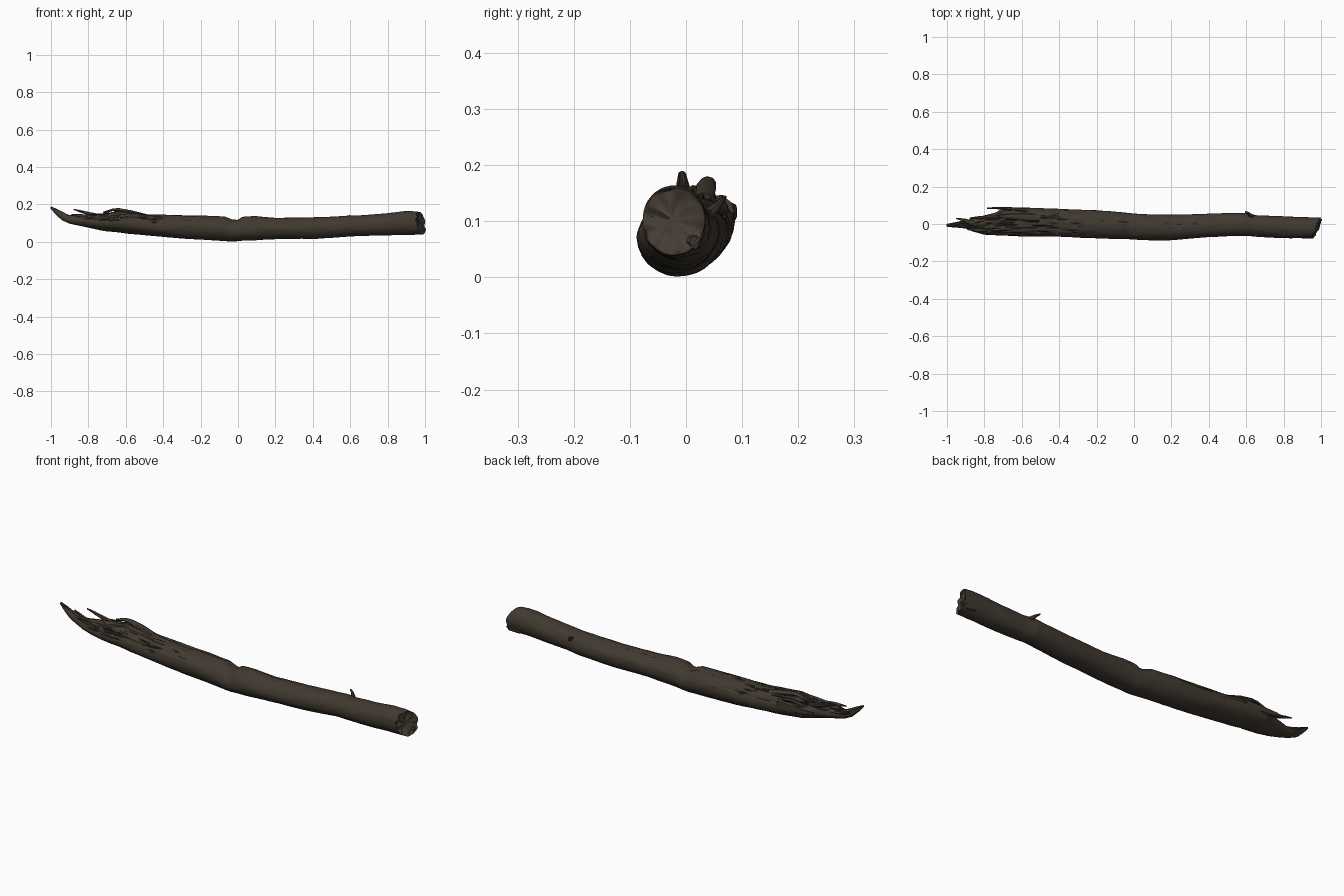
import bpy, bmesh, math
from mathutils import Vector, noise

if "Cube" in bpy.data.objects:
    bpy.data.objects.remove(bpy.data.objects["Cube"])


def material(name, rgb):
    m = bpy.data.materials.new(name)
    m.diffuse_color = (*rgb, 1)
    m.use_nodes = True
    m.node_tree.nodes["Principled BSDF"].inputs["Base Color"].default_value = m.diffuse_color
    return m


BARK = material("dark bark", (0.052, 0.041, 0.030))
CREVICE = material("bark crevice", (0.020, 0.016, 0.012))
CUT = material("broken wood", (0.060, 0.046, 0.034))

# Log stations: x, bottom z, top z, front y, back y
STATIONS = [
    (-1.00, .176, .190, -.014, .000), (-.97, .143, .178, -.018, .006),
    (-.94, .115, .162, -.020, .012), (-.90, .097, .142, -.024, .022),
    (-.86, .088, .142, -.040, .028), (-.80, .076, .148, -.056, .045),
    (-.74, .063, .150, -.060, .060), (-.70, .056, .155, -.062, .084),
    (-.64, .050, .166, -.064, .088), (-.58, .043, .160, -.066, .088),
    (-.48, .034, .147, -.068, .084), (-.36, .022, .144, -.070, .079),
    (-.20, .012, .140, -.076, .074), (-.07, .004, .135, -.080, .063),
    (-.03, .002, .119, -.081, .058), (.00, .003, .117, -.083, .055),
    (.025, .005, .134, -.085, .053), (.09, .008, .137, -.087, .050),
    (.20, .014, .127, -.086, .050), (.40, .015, .131, -.071, .055),
    (.52, .023, .136, -.064, .059), (.60, .028, .140, -.063, .059),
    (.66, .030, .141, -.069, .046), (.80, .035, .152, -.076, .041),
    (.89, .039, .163, -.077, .037), (.94, .039, .164, -.077, .036),
    (.98, .040, .160, -.078, .034)]


def section(x):
    for a, b in zip(STATIONS, STATIONS[1:]):
        if x <= b[0]:
            t = (x - a[0]) / (b[0] - a[0])
            return [p + (q - p) * t for p, q in zip(a[1:], b[1:])]
    return STATIONS[-1][1:]


def ramp(x, a, b):
    return max(0, min(1, (x - a) / (b - a)))


def relief(x, ang):
    """Radial factor: soft lumps everywhere, torn fibres on the upper left, a long crack."""
    c, s = math.cos(ang), math.sin(ang)
    f = .035 * noise.noise(Vector((x * 5, c * 1.3, s * 1.3)))
    f += .018 * noise.noise(Vector((x * 16, c * 4, s * 4)))
    torn = ramp(x, -.1, -.6) * ramp(s, .0, .5)
    fibre = noise.noise(Vector((x * 9, c * 7, s * 7 + 5)))
    f += torn * (.10 * fibre - .10 * ramp(fibre, -.05, -.3) - .02)
    line = math.radians(75) + .25 * noise.noise(Vector((x * 5, 3, 8)))
    crack = max(0, 1 - abs(ang - line) / .10) * ramp(x, -.7, -.5) * ramp(x, .6, .3)
    f -= .07 * crack * ramp(noise.noise(Vector((x * 7, 1, 2))), -.25, .1)
    return 1 + f, torn > .3 and fibre < -.27


# Main log: lofted rings with a slanted, hollowed break at the right
SEG, RINGS = 64, 240
bm = bmesh.new()
rings, dark = [], set()
for i in range(RINGS + 1):
    x = -1 + 1.98 * i / RINGS
    zb, zt, yf, yb = section(x)
    cy, cz, ry, rz = (yf + yb) / 2, (zb + zt) / 2, (yb - yf) / 2, (zt - zb) / 2
    ring = []
    for j in range(SEG):
        a = 2 * math.pi * j / SEG
        r, deep = relief(x, a)
        y, z = cy + ry * r * math.cos(a), cz + rz * r * math.sin(a)
        slant = ramp(x, .85, .98) * (.40 * (y + .02) - .16 * (z - .1)
                                     + .012 * noise.noise(Vector((y * 40, z * 40, 2))))
        ring.append(bm.verts.new((x - .002 + slant, y, max(z, 0))))
        if deep:
            dark.add((i, j))
    rings.append(ring)
log_rings = len(rings)
end = rings[-1]
mid = sum((v.co for v in end), Vector()) / SEG
for k in (.93, .84, .7, .52, .34, .16):
    ring = []
    for v in end:
        p = mid + (v.co - mid) * k
        p.x += -.016 * (1 - k) ** .5 + .010 * noise.noise(Vector((p.y * 45, p.z * 45, 7)))
        ring.append(bm.verts.new(p))
    rings.append(ring)
for i in range(len(rings) - 1):
    for j in range(SEG):
        n = (j + 1) % SEG
        f = bm.faces.new((rings[i][j], rings[i][n], rings[i + 1][n], rings[i + 1][j]))
        f.material_index = 2 if i >= log_rings else int((i, j) in dark)
bm.faces.new(rings[0])
bm.faces.new(rings[-1]).material_index = 2


def finish(name, bm):
    bmesh.ops.recalc_face_normals(bm, faces=bm.faces)
    me = bpy.data.meshes.new(name)
    bm.to_mesh(me)
    bm.free()
    for m in (BARK, CREVICE, CUT):
        me.materials.append(m)
    ob = bpy.data.objects.new(name, me)
    bpy.context.collection.objects.link(ob)
    bpy.context.view_layer.objects.active = ob
    ob.select_set(True)
    bpy.ops.object.shade_smooth_by_angle(angle=math.radians(40))
    ob.select_set(False)


finish("log", bm)


def splinter(name, path, sides=8):
    """Tapered sliver; path points are (x, y, z, half width, half height)."""
    bm = bmesh.new()
    pts = [Vector(p[:3]) for p in path]
    rows = []
    for i, p in enumerate(path):
        d = (pts[min(i + 1, len(pts) - 1)] - pts[max(i - 1, 0)]).normalized()
        side = d.cross(Vector((0, 0, 1))).normalized()
        up = side.cross(d)
        row = []
        for j in range(sides):
            a = 2 * math.pi * j / sides
            k = 1 + .25 * noise.noise(Vector((i * 1.7, j * 1.3, p[0] * 9)))
            row.append(bm.verts.new(pts[i] + k * (side * p[3] * math.cos(a) + up * p[4] * math.sin(a))))
        rows.append(row)
    for a, b in zip(rows, rows[1:]):
        for j in range(sides):
            n = (j + 1) % sides
            bm.faces.new((a[j], a[n], b[n], b[j]))
    bm.faces.new(rows[0])
    bm.faces.new(rows[-1])
    finish(name, bm)


# Torn slivers around the broken left end
splinter("raised_splinter", [(-.72, .035, .130, .012, .014), (-.79, .035, .148, .010, .009),
                             (-.84, .033, .163, .007, .006), (-.88, .031, .174, .003, .003)])
splinter("back_splinter", [(-.58, .072, .118, .014, .022), (-.68, .082, .116, .009, .018),
                           (-.74, .086, .118, .006, .012), (-.785, .083, .122, .004, .006)])
splinter("top_flake", [(-.50, .030, .140, .018, .010), (-.58, .034, .158, .020, .012),
                       (-.64, .038, .170, .014, .010), (-.67, .040, .171, .012, .007),
                       (-.72, .042, .155, .006, .006)])
splinter("low_splinter", [(-.76, -.030, .128, .012, .014), (-.83, -.034, .138, .009, .009),
                          (-.89, -.030, .146, .003, .003)])
splinter("tip_splinter", [(-.86, .005, .120, .012, .012), (-.91, .022, .135, .008, .007),
                          (-.95, .030, .148, .003, .003)])

# Small twig stub on the back
splinter("twig_stub", [(.63, .040, .112, .012, .012), (.61, .058, .130, .007, .007),
                       (.595, .066, .139, .004, .004)])

# Ragged lip at the right break
splinter("end_lip", [(.93, .012, .066, .018, .018), (.975, .014, .064, .015, .017),
                     (.997, .016, .062, .009, .011)])
